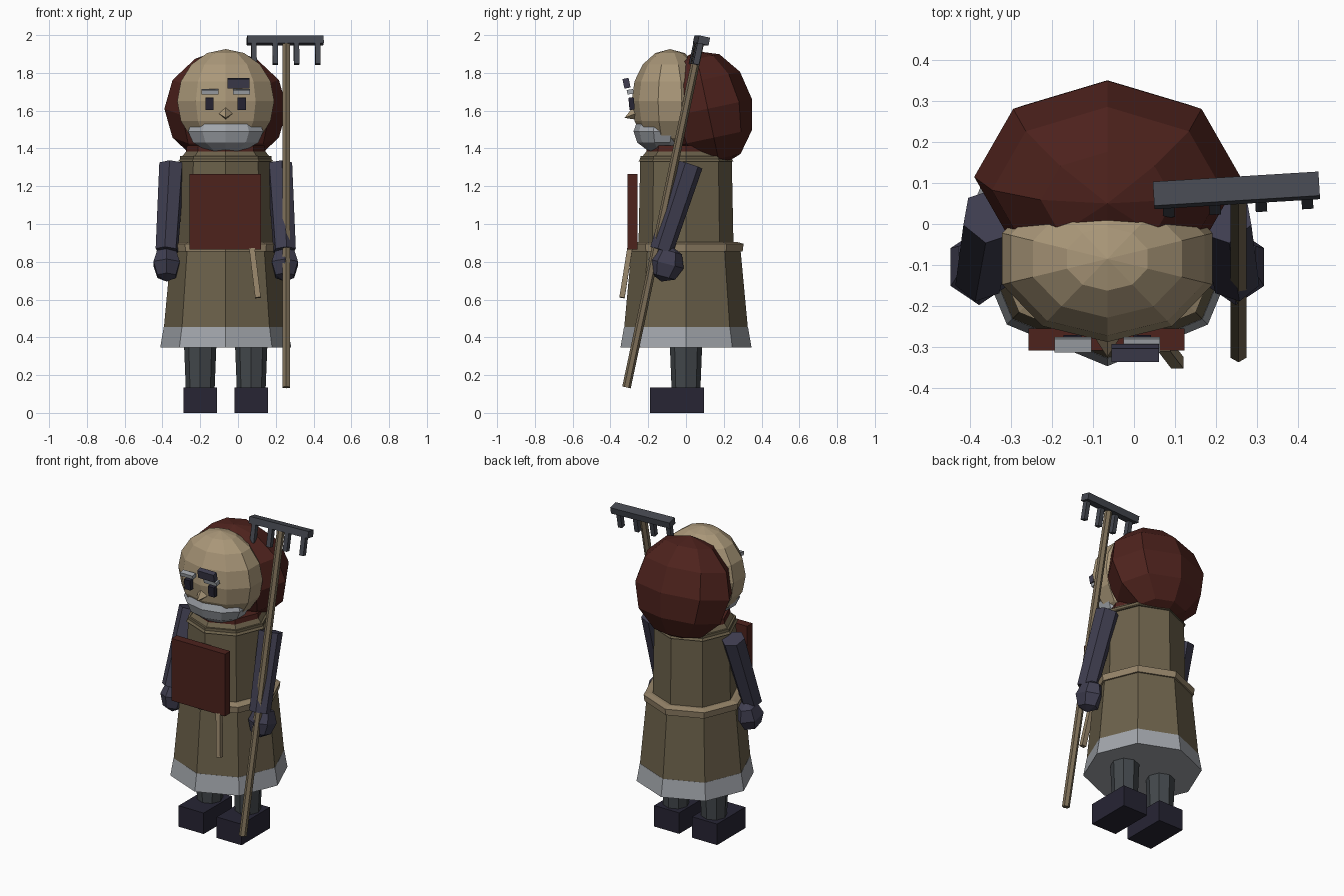
import bpy, bmesh
from math import sin, cos, pi, radians
from mathutils import Matrix, Vector, Euler

if "Cube" in bpy.data.objects:
    bpy.data.objects.remove(bpy.data.objects["Cube"])

CX = -0.065  # centre line of the figure


def mat(name, rgb):
    m = bpy.data.materials.new(name)
    m.diffuse_color = (*rgb, 1)
    m.use_nodes = True
    m.node_tree.nodes["Principled BSDF"].inputs["Base Color"].default_value = m.diffuse_color
    return m


SKIN = mat("skin", (0.40, 0.31, 0.19))
COAT = mat("coat_cloth", (0.15, 0.12, 0.07))
TRIM = mat("belt_cloth", (0.30, 0.23, 0.14))
RED = mat("red_cloth", (0.075, 0.016, 0.012))
FUR = mat("grey_hair", (0.36, 0.38, 0.41))
NAVY = mat("navy_cloth", (0.05, 0.048, 0.08))
BOOT = mat("boot_leather", (0.02, 0.018, 0.034))
LEG = mat("trousers", (0.055, 0.063, 0.07))
WOOD = mat("wood", (0.20, 0.155, 0.095))
IRON = mat("iron", (0.06, 0.065, 0.08))


def finish(name, bm, matrix, material):
    bmesh.ops.transform(bm, matrix=matrix, verts=bm.verts)
    bmesh.ops.recalc_face_normals(bm, faces=bm.faces)
    me = bpy.data.meshes.new(name)
    bm.to_mesh(me)
    bm.free()
    me.materials.append(material)
    ob = bpy.data.objects.new(name, me)
    bpy.context.collection.objects.link(ob)
    return ob


def lathe(name, profile, n, matrix, material):
    """Spin (radius, z) points in n flat sides, first corner facing -y, ends closed."""
    bm = bmesh.new()
    rings = [[bm.verts.new((r * sin(2 * pi * i / n), -r * cos(2 * pi * i / n), z))
              for i in range(n)] for r, z in profile]
    for a, b in zip(rings, rings[1:]):
        for i in range(n):
            j = (i + 1) % n
            bm.faces.new((a[i], a[j], b[j], b[i]))
    bm.faces.new(rings[0])
    bm.faces.new(rings[-1])
    bmesh.ops.remove_doubles(bm, verts=bm.verts, dist=1e-5)
    return finish(name, bm, matrix, material)


def ball(name, centre, radii, n, rings, material, tilt=0):
    prof = [(sin(pi * k / rings), -cos(pi * k / rings)) for k in range(rings + 1)]
    m = Matrix.LocRotScale(Vector(centre), Euler((radians(tilt), 0, 0)), Vector(radii))
    return lathe(name, prof, n, m, material)


def limb(name, a, b, r1, r2, n, material):
    a, b = Vector(a), Vector(b)
    d = b - a
    m = Matrix.Translation(a) @ (-d if d.z < 0 else d).to_track_quat('Z', 'Y').to_matrix().to_4x4()
    s = -1 if d.z < 0 else 1
    return lathe(name, [(r1, 0), (r2, s * d.length)], n, m, material)


def box(name, centre, size, material, rot=(0, 0, 0)):
    bm = bmesh.new()
    bmesh.ops.create_cube(bm, size=1)
    m = Matrix.LocRotScale(Vector(centre), Euler([radians(r) for r in rot]), Vector(size))
    return finish(name, bm, m, material)


MID = Matrix.Translation((CX, 0, 0))

# coat, hem, belt, collar and scarf
lathe("fur_hem", [(0.347, 0.345), (0.328, 0.455)], 8, MID, FUR)
lathe("skirt", [(0.327, 0.455), (0.288, 0.87)], 8, MID, COAT)
lathe("belt", [(0.30, 0.855), (0.305, 0.895), (0.27, 0.905)], 8, MID, TRIM)
lathe("torso", [(0.252, 0.86), (0.242, 1.36)], 8, MID, COAT)
lathe("collar", [(0.253, 1.33), (0.205, 1.39)], 8, MID, COAT)
lathe("scarf", [(0.22, 1.32), (0.205, 1.415)], 8, MID, RED)

# head and hood
ball("head", (CX, -0.085, 1.65), (0.27, 0.203, 0.276), 10, 8, SKIN)
ball("hood", (CX, 0.115, 1.61), (0.325, 0.24, 0.312), 8, 6, RED, tilt=12)
ball("beard", (CX, -0.125, 1.49), (0.21, 0.153, 0.118), 10, 6, FUR)
nose = Matrix.Translation((CX, -0.26, 1.588)) @ Matrix.Rotation(radians(112), 4, 'X')
lathe("nose", [(0.042, 0), (0, 0.07)], 4, nose, SKIN)
box("forehead_patch", (0.003, -0.315, 1.745), (0.115, 0.033, 0.052), NAVY, (12, 0, 0))

# paired parts
for s, side in ((-1, "left"), (1, "right")):
    box(side + "_eye", (CX + s * 0.085, -0.288, 1.637), (0.043, 0.028, 0.065), BOOT, (5, 0, 0))
    box(side + "_brow", (CX + s * 0.084, -0.295, 1.70), (0.09, 0.034, 0.024), FUR, (10, 0, 0))
    limb(side + "_arm", (CX + s * 0.285, 0.02, 1.315), (CX + s * 0.312, -0.13, 0.86),
         0.071, 0.063, 6, NAVY)
    ball(side + "_hand", (CX + s * 0.313, -0.105, 0.79), (0.08, 0.096, 0.098), 6, 4, NAVY, tilt=-15)
    lathe(side + "_leg", [(0.076, 0.12), (0.088, 0.42)], 8,
          Matrix.Translation((CX + s * 0.135, 0, 0)), LEG)
    box(side + "_boot", (CX + s * 0.135, -0.047, 0.0675), (0.178, 0.287, 0.135), BOOT)

# apron panel and belt end
box("chest_panel", (-0.067, -0.282, 1.065), (0.38, 0.053, 0.40), RED)
box("belt_end", (0.09, -0.318, 0.74), (0.03, 0.028, 0.265), TRIM, (-9, -7, 0))

# rake, leaning back along its handle
limb("rake_handle", (0.255, -0.315, 0.135), (0.255, 0.075, 1.97), 0.023, 0.023, 6, WOOD)
RAKE = Matrix.LocRotScale(Vector((0.25, 0.082, 1.972)),
                          Euler((radians(-12), 0, radians(3.5))), None)
parts = [box("rake_bar", (0, 0, 0), (0.405, 0.06, 0.042), IRON)]
for i in range(4):
    parts.append(box("rake_tine_%d" % (i + 1), (-0.168 + 0.113 * i, -0.013, -0.075),
                     (0.028, 0.032, 0.115), IRON))
for p in parts:
    p.data.transform(RAKE)
